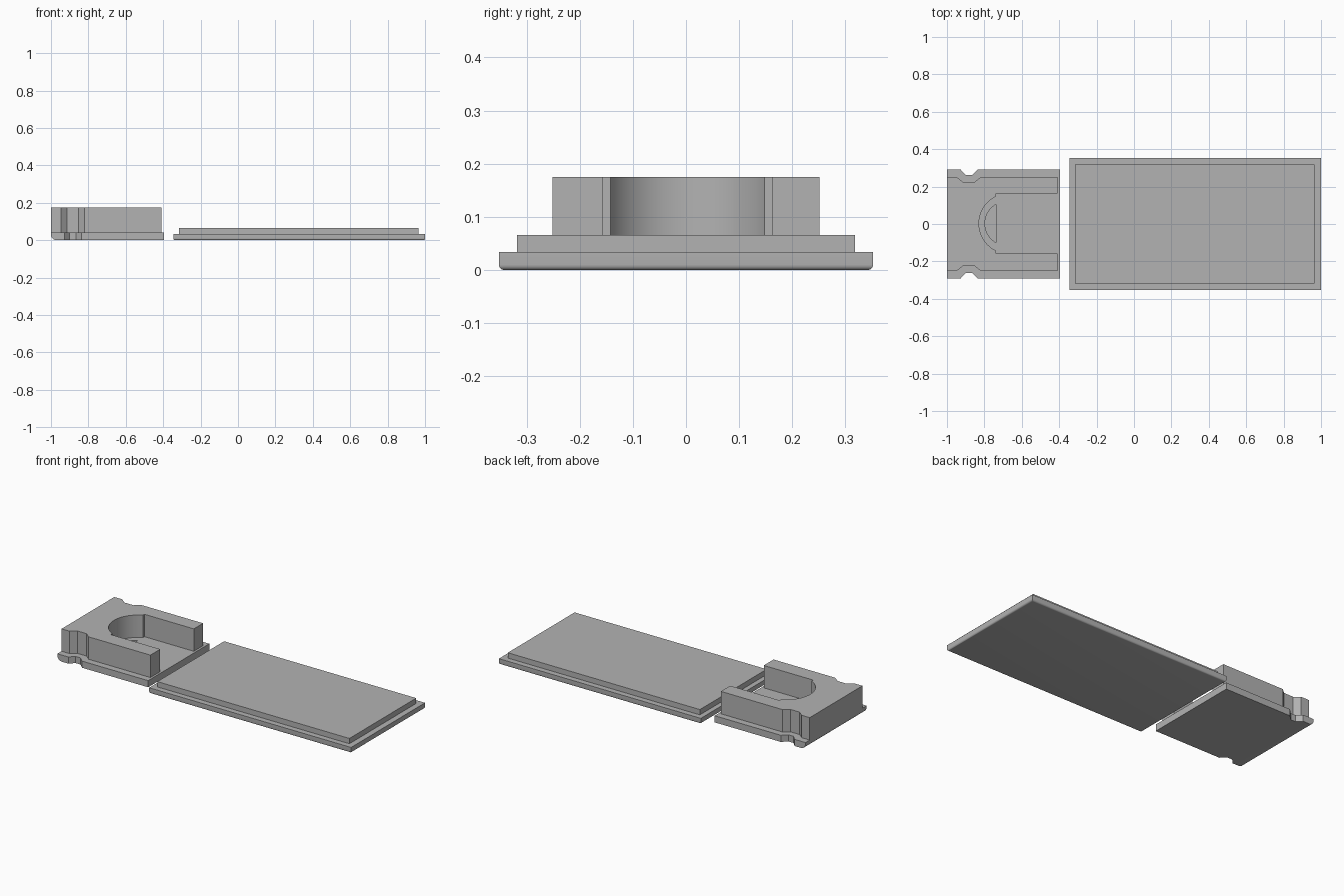
import bpy, bmesh, math

if "Cube" in bpy.data.objects:
    bpy.data.objects.remove(bpy.data.objects["Cube"])

grey = bpy.data.materials.new("mid grey")
grey.diffuse_color = (0.45, 0.45, 0.45, 1)
grey.use_nodes = True
grey.node_tree.nodes["Principled BSDF"].inputs["Base Color"].default_value = grey.diffuse_color


def prism(name, outline, z0, z1, pick=None, radius=0.0, segments=5):
    """Extrude an outline upwards, rounding the edges chosen by pick."""
    bm = bmesh.new()
    face = bm.faces.new([bm.verts.new((x, y, z0)) for x, y in outline])
    res = bmesh.ops.extrude_face_region(bm, geom=[face])
    for v in res["geom"]:
        if isinstance(v, bmesh.types.BMVert):
            v.co.z = z1
    bmesh.ops.recalc_face_normals(bm, faces=bm.faces)
    if pick:
        edges = [e for e in bm.edges if all(pick(v.co) for v in e.verts)]
        bmesh.ops.bevel(bm, geom=edges, offset=radius, segments=segments,
                        profile=0.5, affect='EDGES')
    mesh = bpy.data.meshes.new(name)
    bm.to_mesh(mesh)
    bm.free()
    mesh.materials.append(grey)
    obj = bpy.data.objects.new(name, mesh)
    bpy.context.collection.objects.link(obj)
    return obj


def smooth(obj):
    bpy.ops.object.select_all(action='DESELECT')
    obj.select_set(True)
    bpy.context.view_layer.objects.active = obj
    bpy.ops.object.shade_smooth_by_angle(angle=math.radians(32))


def rect(x0, x1, y):
    return [(x0, -y), (x1, -y), (x1, y), (x0, y)]


def notched_side(x0, x1, y, notch, depth):
    """Front long side, left to right, with a shallow grip notch."""
    a, b, c, d = notch
    return [(x0, -y), (a, -y), (b, -y + depth), (c, -y + depth), (d, -y), (x1, -y)]


def mirrored(side):
    return [(x, -y) for x, y in reversed(side)]


def arc(x_end, half, sag, cy, n=24):
    """Circular arc bulging to -x, from +y end to -y end."""
    r = (half * half + sag * sag) / (2 * sag)
    cx = x_end - sag + r
    t = math.asin(half / r)
    return [(cx - r * math.cos(t - 2 * t * i / n),
             cy + r * math.sin(t - 2 * t * i / n)) for i in range(n + 1)]


# Flat cover panel with a raised step
plate = prism("panel_plate", rect(-0.345, 1.0, 0.352), 0, 0.034,
              lambda c: c.z < 1e-5, 0.01)
smooth(plate)
prism("panel_step", rect(-0.315, 0.965, 0.318), 0.034, 0.066)

# Latch base with rounded outer lower edge and side notches
side = notched_side(-1.0, -0.395, 0.291, (-0.927, -0.9, -0.866, -0.836), 0.029)
base = prism("latch_base", side + mirrored(side), 0, 0.04,
             lambda c: c.z < 1e-5 and c.x < -0.999, 0.03)

# Shallow half-moon thumb recess in the base
CY = 0.0025
cutter = prism("recess_cutter", arc(-0.738, 0.102, 0.059, CY), 0.018, 0.1)
cutter.hide_render = True
mod = base.modifiers.new("thumb_recess", 'BOOLEAN')
mod.operation, mod.solver, mod.object = 'DIFFERENCE', 'EXACT', cutter
bpy.context.view_layer.objects.active = base
bpy.ops.object.modifier_apply(modifier=mod.name)
bpy.data.objects.remove(cutter, do_unlink=True)
smooth(base)

# U-shaped wall with a round pocket between its arms
side = notched_side(-1.0, -0.408, 0.251, (-0.947, -0.914, -0.852, -0.82), 0.027)
inner = ([(-0.408, CY + 0.16), (-0.738, CY + 0.16)]
         + arc(-0.738, 0.145, 0.091, CY)
         + [(-0.738, CY - 0.16), (-0.408, CY - 0.16)])
back = mirrored(side)
wall = prism("latch_wall", back + side + inner[::-1], 0.04, 0.175)
smooth(wall)
